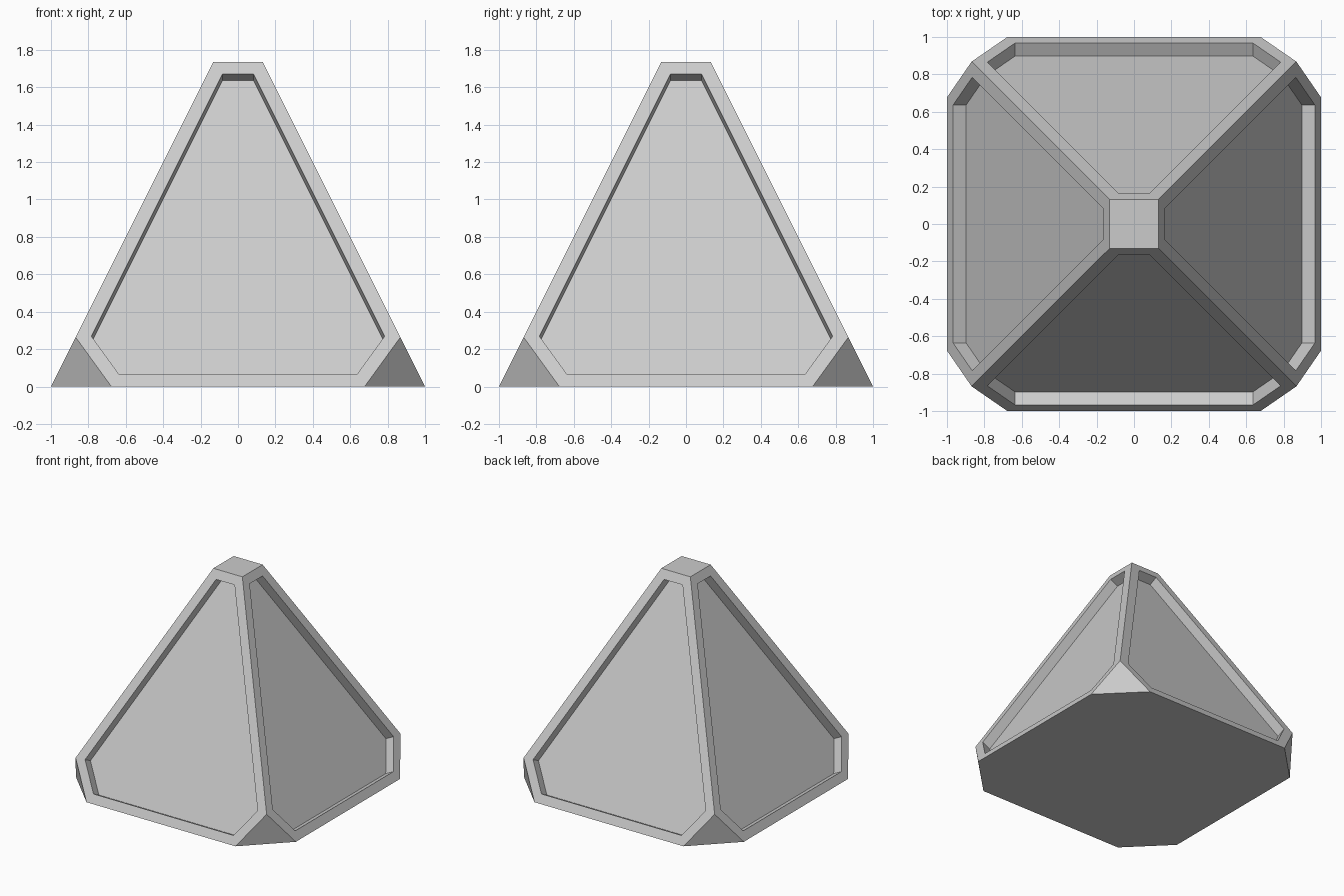
import bpy
import bmesh

if "Cube" in bpy.data.objects:
    bpy.data.objects.remove(bpy.data.objects["Cube"])

CUT = 0.323      # corner cut length along each edge
RIM = 0.074      # rim width around each panel
DEPTH = 0.078    # panel recess depth

bm = bmesh.new()

# Square pyramid
base = [bm.verts.new((x, y, 0)) for x, y in ((-1, -1), (1, -1), (1, 1), (-1, 1))]
apex = bm.verts.new((0, 0, 2))
bm.faces.new(base[::-1])
for i in range(4):
    bm.faces.new((base[i], base[(i + 1) % 4], apex))

# Cut off all five corners
bmesh.ops.bevel(bm, geom=bm.verts[:], offset=CUT, offset_type='OFFSET',
                segments=1, profile=0.5, affect='VERTICES')
bmesh.ops.recalc_face_normals(bm, faces=bm.faces[:])
bm.normal_update()

# Recessed panels with straight walls on the four sloping sides
panels = [f for f in bm.faces if len(f.verts) == 6]
bmesh.ops.inset_individual(bm, faces=panels, thickness=RIM, use_even_offset=True)
bmesh.ops.inset_individual(bm, faces=panels, thickness=0, depth=-DEPTH)

mesh = bpy.data.meshes.new("pyramid_body")
bm.to_mesh(mesh)
bm.free()
body = bpy.data.objects.new("pyramid_body", mesh)
bpy.context.collection.objects.link(body)
